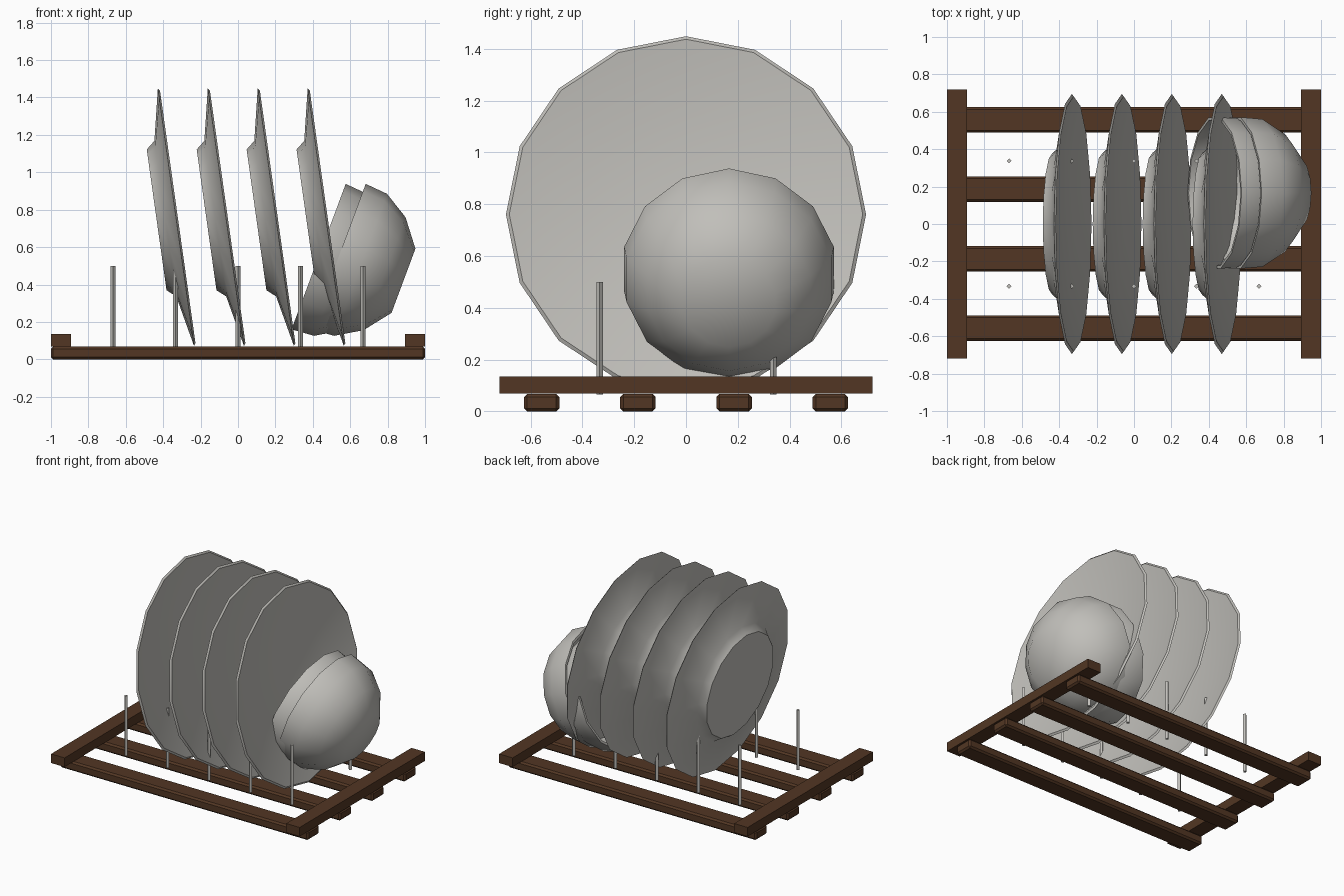
import bpy, bmesh, math
from mathutils import Matrix, Vector

if "Cube" in bpy.data.objects:
    bpy.data.objects.remove(bpy.data.objects["Cube"])


def material(name, rgb):
    m = bpy.data.materials.new(name)
    m.diffuse_color = (*rgb, 1)
    m.use_nodes = True
    m.node_tree.nodes["Principled BSDF"].inputs["Base Color"].default_value = m.diffuse_color
    return m


WOOD = material("dark_wood", (0.085, 0.037, 0.017))
CERAMIC = material("warm_grey", (0.53, 0.52, 0.49))


def finish(name, bm, mat):
    bmesh.ops.recalc_face_normals(bm, faces=bm.faces[:])
    me = bpy.data.meshes.new(name)
    bm.to_mesh(me)
    bm.free()
    me.materials.append(mat)
    ob = bpy.data.objects.new(name, me)
    bpy.context.collection.objects.link(ob)
    return ob


def box(name, center, size, bevel=0.0):
    bm = bmesh.new()
    bmesh.ops.create_cube(bm, size=1)
    bmesh.ops.scale(bm, vec=size, verts=bm.verts[:])
    if bevel:
        bmesh.ops.bevel(bm, geom=bm.edges[:], offset=bevel, segments=1, affect='EDGES')
    bmesh.ops.translate(bm, vec=center, verts=bm.verts[:])
    return finish(name, bm, WOOD)


def lathe(name, profile, sides, center, axis):
    """Revolve (radius, height) points; the first and last lie on the axis."""
    bm = bmesh.new()
    first = bm.verts.new((0, 0, profile[0][1]))
    last = bm.verts.new((0, 0, profile[-1][1]))
    rings = []
    for r, z in profile[1:-1]:
        rings.append([bm.verts.new((r * math.cos(2 * math.pi * i / sides),
                                    r * math.sin(2 * math.pi * i / sides), z))
                      for i in range(sides)])
    for i in range(sides):
        j = (i + 1) % sides
        bm.faces.new((first, rings[0][i], rings[0][j]))
        bm.faces.new((last, rings[-1][j], rings[-1][i]))
        for a, b in zip(rings, rings[1:]):
            bm.faces.new((a[i], b[i], b[j], a[j]))
    # local z follows the axis, local x points up along the rim
    n = Vector(axis).normalized()
    d = Vector((-n.z, 0, n.x)) * (1 if n.x > 0 else -1)
    m = Matrix((d, n.cross(d), n)).transposed().to_4x4()
    m.translation = center
    bm.transform(m)
    ob = finish(name, bm, CERAMIC)
    bpy.ops.object.select_all(action='DESELECT')
    ob.select_set(True)
    bpy.context.view_layer.objects.active = ob
    bpy.ops.object.shade_smooth_by_angle(angle=math.radians(40))
    return ob


# Rack: long slats below, two end bars on top
for i, y in enumerate((-0.557, -0.186, 0.186, 0.557)):
    box(f"slat_{i + 1}", (0, y, 0.034), (2, 0.136, 0.068), 0.012)
for side, x in (("left", -0.946), ("right", 0.946)):
    box(f"{side}_end_bar", (x, 0, 0.102), (0.108, 1.44, 0.066))

# Thin four-sided pegs in two rows
for i in range(5):
    for row, y in (("front", -0.333), ("back", 0.337)):
        bm = bmesh.new()
        bmesh.ops.create_cone(bm, cap_ends=True, segments=4, radius1=0.013,
                              radius2=0.013, depth=0.434,
                              matrix=Matrix.Translation(((i - 2) * 0.334, y, 0.283)))
        finish(f"{row}_peg_{i + 1}", bm, CERAMIC)

# Leaning plates: foot, flared back, rim, shallow dished front
plate = [(0, -0.104), (0.38, -0.104), (0.42, -0.057), (0.695, 0),
         (0.682, 0.01), (0.41, -0.045), (0, -0.06)]
tilt = math.radians(8)
for i in range(4):
    lathe(f"plate_{i + 1}", plate, 16, (-0.332 + i * 0.267, 0, 0.76),
          (math.cos(tilt), 0, math.sin(tilt)))

# Two nested bowls, opening to the upper left
bowl = [(0, -0.37), (0.183, -0.37), (0.322, -0.262), (0.405, -0.125), (0.415, 0),
        (0.398, 0), (0.388, -0.12), (0.31, -0.248), (0.177, -0.352), (0, -0.352)]
for i in range(2):
    lathe(f"bowl_{i + 1}", bowl, 14, (0.431 + i * 0.107, 0.166, 0.549),
          (-0.937, 0, 0.349))
